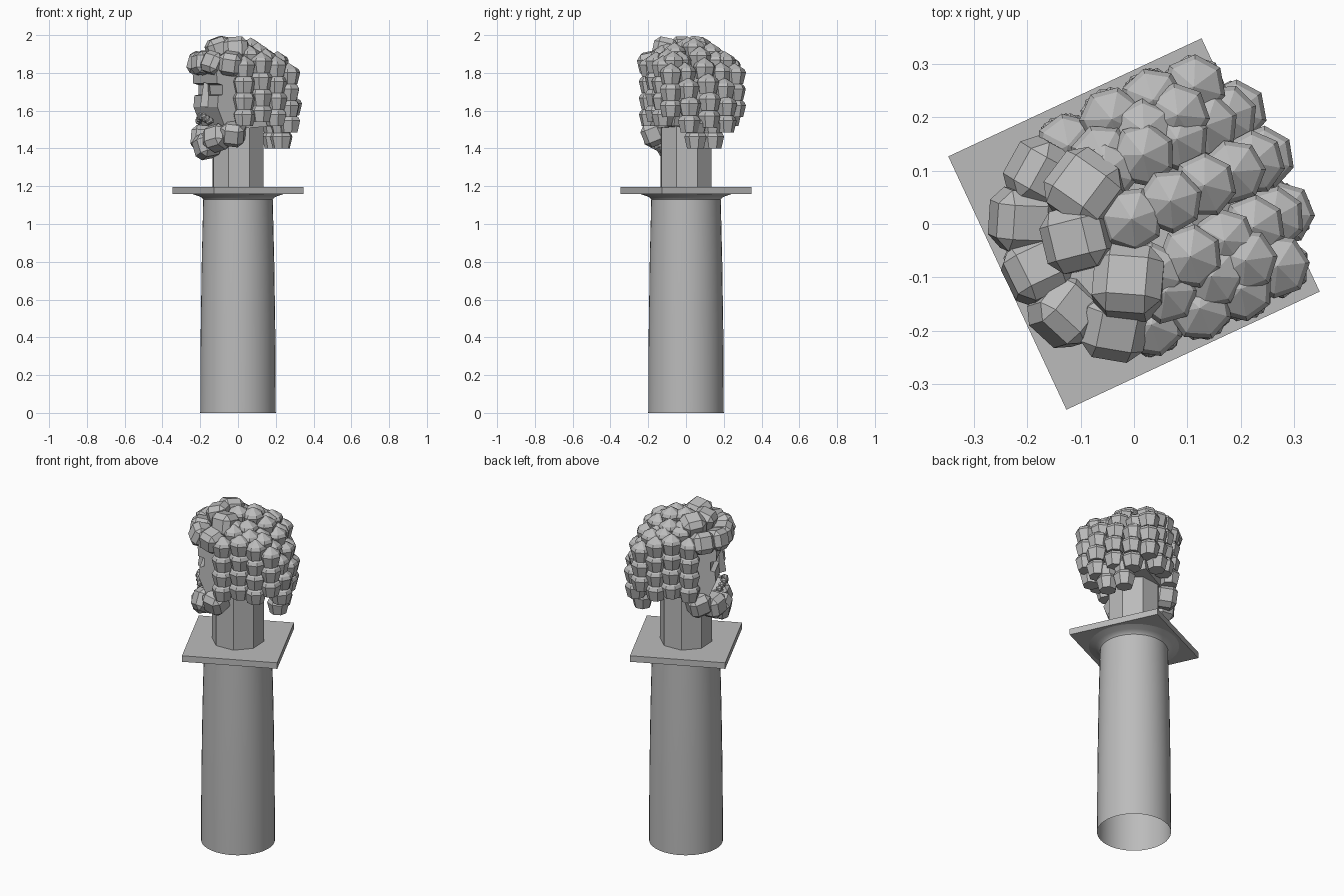
import bpy, bmesh, math, random
from mathutils import Matrix, Vector, Euler

random.seed(4)
cube = bpy.data.objects.get("Cube")
if cube:
    bpy.data.objects.remove(cube, do_unlink=True)

# The whole piece is turned; parts are modelled with the face towards -x
TURN = Matrix.Rotation(math.radians(25), 4, 'Z')

stone = bpy.data.materials.new("grey stone")
stone.use_nodes = True
GREY = (0.5, 0.5, 0.5, 1)
stone.diffuse_color = GREY
stone.node_tree.nodes["Principled BSDF"].inputs["Base Color"].default_value = GREY


def finish(bm, name, smooth=False):
    bm.transform(TURN)
    mesh = bpy.data.meshes.new(name)
    bm.to_mesh(mesh)
    bm.free()
    mesh.materials.append(stone)
    obj = bpy.data.objects.new(name, mesh)
    bpy.context.collection.objects.link(obj)
    if smooth:
        bpy.ops.object.select_all(action='DESELECT')
        obj.select_set(True)
        bpy.context.view_layer.objects.active = obj
        bpy.ops.object.shade_smooth_by_angle(angle=math.radians(30))
    return obj


def lathe(bm, profile, sides, centre=(0, 0, 0), phase=0.0, cap_bottom=False, cap_top=False):
    """Stack of rings from (radius, z) pairs; a zero radius makes a point."""
    rings = []
    for r, z in profile:
        angles = [0] if r == 0 else [phase + math.tau * i / sides for i in range(sides)]
        rings.append([bm.verts.new(Vector(centre) + Vector((r * math.cos(a), r * math.sin(a), z)))
                      for a in angles])
    for low, high in zip(rings, rings[1:]):
        for i in range(sides):
            j = (i + 1) % sides
            if len(high) == 1:
                bm.faces.new((low[i], low[j], high[0]))
            else:
                bm.faces.new((low[i], low[j], high[j], high[i]))
    if cap_bottom:
        bm.faces.new(rings[0][::-1])
    if cap_top:
        bm.faces.new(rings[-1])


def box(bm, size, centre, turn=(0, 0, 0)):
    m = Matrix.LocRotScale(Vector(centre), Euler(turn), Vector(size))
    return bmesh.ops.create_cube(bm, size=1, matrix=m)["verts"]


def curl(bm, x, y, z):
    """Small gumdrop curl with a pointed top."""
    lathe(bm, [(0.046, -0.05), (0.061, 0.012), (0.052, 0.03), (0, 0.062)], 7,
          (x, y, z), random.uniform(0, 1), cap_bottom=True)


def lock(bm, x, y, z, size):
    """Large chamfered block turned outward."""
    turn = (random.uniform(-.3, .3), random.uniform(-.4, .4), math.atan2(y, x))
    verts = box(bm, (size,) * 3, (x, y, z), turn)
    edges = {e for v in verts for e in v.link_edges}
    bmesh.ops.bevel(bm, geom=list(edges), offset=size * 0.22, segments=1, affect='EDGES')


# Column shaft with flared capital, open underneath
bm = bmesh.new()
lathe(bm, [(0.2, 0), (0.198, 0.4), (0.192, 0.8), (0.184, 1.13),
           (0.19, 1.138), (0.21, 1.148), (0.25, 1.162)], 40)
finish(bm, "column", smooth=True)

# Square slab
bm = bmesh.new()
box(bm, (0.523, 0.523, 0.036), (0, 0, 1.178))
finish(bm, "slab")

# Eight-sided neck
bm = bmesh.new()
lathe(bm, [(0.144, 1.19), (0.144, 1.6)], 8, cap_top=True)
finish(bm, "neck")

# Head: side profile with brow and eye recess, extruded across
bm = bmesh.new()
profile = [(0.17, 1.52), (-0.14, 1.5), (-0.165, 1.56), (-0.19, 1.62), (-0.185, 1.68),
           (-0.16, 1.685), (-0.16, 1.735), (-0.192, 1.745), (-0.195, 1.8),
           (-0.15, 1.88), (0.1, 1.88), (0.19, 1.78), (0.21, 1.65)]
face = bm.faces.new([bm.verts.new((x, -0.15, z)) for x, z in profile])
side = bmesh.ops.extrude_face_region(bm, geom=[face])
bmesh.ops.translate(bm, vec=(0, 0.3, 0),
                    verts=[g for g in side["geom"] if isinstance(g, bmesh.types.BMVert)])
bmesh.ops.recalc_face_normals(bm, faces=bm.faces)
finish(bm, "head")

# Nose wedge
bm = bmesh.new()
lathe(bm, [(0.036, 1.62), (0.016, 1.75)], 4, (-0.185, 0, 0), cap_bottom=True, cap_top=True)
finish(bm, "nose")

# Curls: middle columns run from the crown over the back to the nape
bm = bmesh.new()
spine = [(0, 1.93), (0.08, 1.925), (0.15, 1.88), (0.21, 1.82),
         (0.25, 1.74), (0.27, 1.65), (0.265, 1.56)]
for y in (-0.1, 0.01, 0.11):
    drop = 0.025 if abs(y) > 0.05 else 0
    for x, z in spine:
        curl(bm, x - drop * 0.4, y, z - drop)
for y in (-0.05, 0.05):
    for z in (1.52, 1.45):
        curl(bm, 0.23, y, z)

# Side columns hang straight down beside the face
for s in (-1, 1):
    for x, y, top in ((-0.05, 0.185, 1.83), (0.045, 0.195, 1.85),
                      (0.13, 0.195, 1.83), (0.21, 0.185, 1.79)):
        z = top
        while z > 1.53:
            curl(bm, x, s * y, z)
            z -= 0.087
    for x, y in ((0.0, 0.14), (0.09, 0.15), (0.16, 0.15)):
        curl(bm, x, s * y, 1.885 - x * 0.2)
finish(bm, "hair_curls")

# Big locks round the forehead, in two tiers
bm = bmesh.new()
lock(bm, -0.2, 0, 1.85, 0.115)
lock(bm, -0.105, 0.02, 1.925, 0.12)
for s in (-1, 1):
    lock(bm, -0.185, s * 0.095, 1.85, 0.115)
    lock(bm, -0.115, s * 0.155, 1.85, 0.12)
    lock(bm, -0.055, s * 0.095, 1.92, 0.13)
finish(bm, "forehead_locks")

# Beard blocks
bm = bmesh.new()
lock(bm, -0.18, 0, 1.415, 0.13)
for s in (-1, 1):
    lock(bm, -0.165, s * 0.085, 1.455, 0.125)
    lock(bm, -0.095, s * 0.14, 1.48, 0.125)
finish(bm, "beard")

# Moustache of tiny beads
bm = bmesh.new()
for s in (-1, 1):
    for i in range(6):
        y = s * (0.01 + 0.013 * i)
        spot = (-0.215 + 0.004 * i, y, 1.565 - 0.006 * i + 0.012 * (i % 2))
        bmesh.ops.create_icosphere(bm, subdivisions=1, radius=0.019,
                                   matrix=Matrix.Translation(spot))
finish(bm, "moustache")
